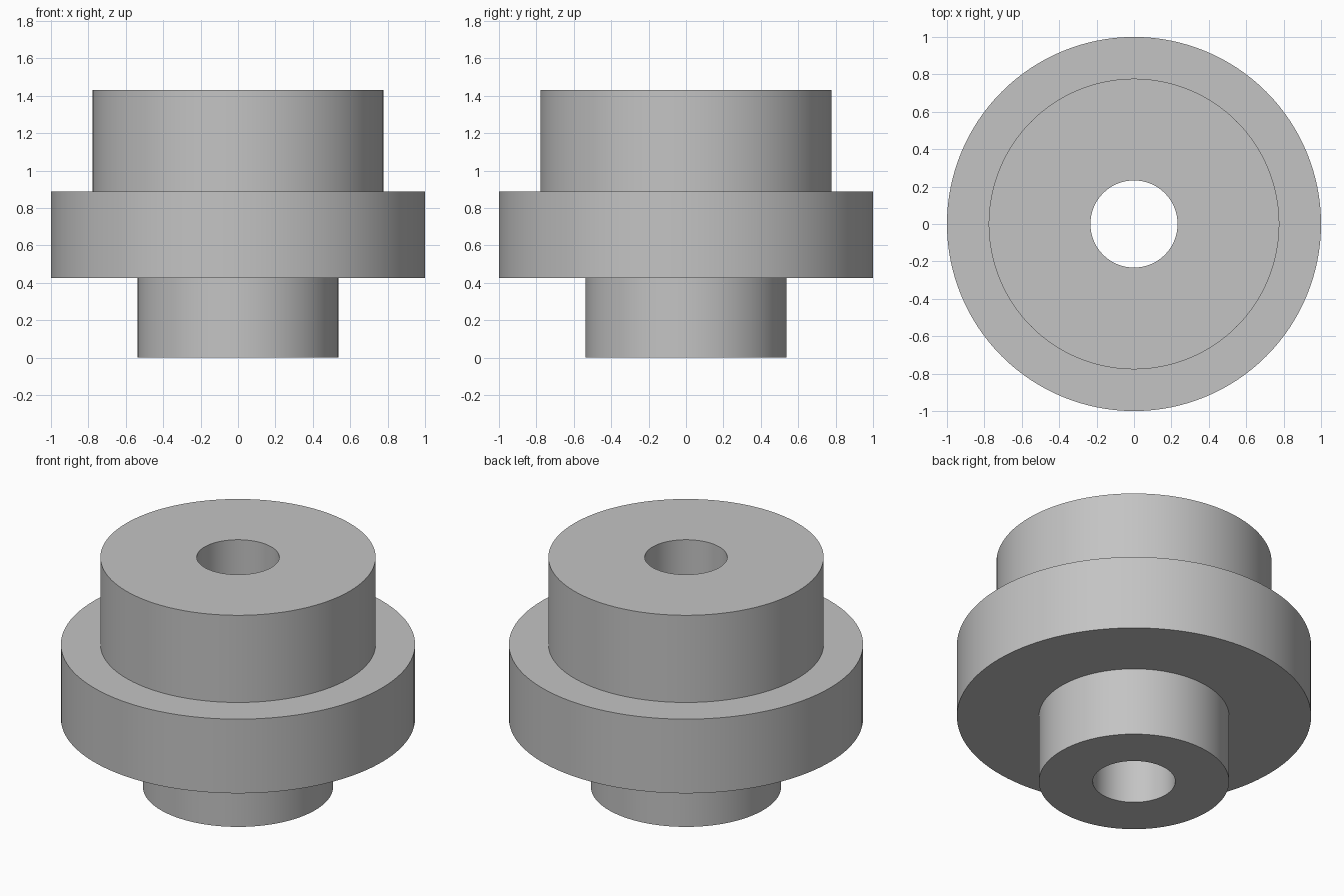
import bpy
import bmesh
from math import cos, sin, tau, radians

cube = bpy.data.objects.get("Cube")
if cube:
    bpy.data.objects.remove(cube, do_unlink=True)

SIDES = 128
BORE, HUB, FLANGE, COLLAR = 0.233, 0.537, 1.0, 0.777
Z_HUB, Z_FLANGE, Z_TOP = 0.425, 0.887, 1.43

# Plain grey metal
grey = bpy.data.materials.new("plain grey")
grey.use_nodes = True
colour = (0.55, 0.55, 0.55, 1)
grey.diffuse_color = colour
grey.node_tree.nodes["Principled BSDF"].inputs["Base Color"].default_value = colour


def lathe(name, profile):
    """Revolve a closed (radius, height) profile around the z axis."""
    bm = bmesh.new()
    rings = [[bm.verts.new((r * cos(tau * i / SIDES), r * sin(tau * i / SIDES), z))
              for i in range(SIDES)] for r, z in profile]
    for k, ring in enumerate(rings):
        above = rings[(k + 1) % len(rings)]
        for i in range(SIDES):
            j = (i + 1) % SIDES
            bm.faces.new((ring[i], ring[j], above[j], above[i]))
    bmesh.ops.recalc_face_normals(bm, faces=bm.faces)
    mesh = bpy.data.meshes.new(name)
    bm.to_mesh(mesh)
    bm.free()
    mesh.materials.append(grey)
    obj = bpy.data.objects.new(name, mesh)
    bpy.context.collection.objects.link(obj)
    bpy.ops.object.select_all(action="DESELECT")
    obj.select_set(True)
    bpy.context.view_layer.objects.active = obj
    bpy.ops.object.shade_smooth_by_angle(angle=radians(30))
    return obj


# Stepped bushing: lower hub, wide flange, upper collar and through bore
lathe("stepped_bushing", [
    (BORE, 0), (HUB, 0), (HUB, Z_HUB),
    (FLANGE, Z_HUB), (FLANGE, Z_FLANGE),
    (COLLAR, Z_FLANGE), (COLLAR, Z_TOP), (BORE, Z_TOP),
])
